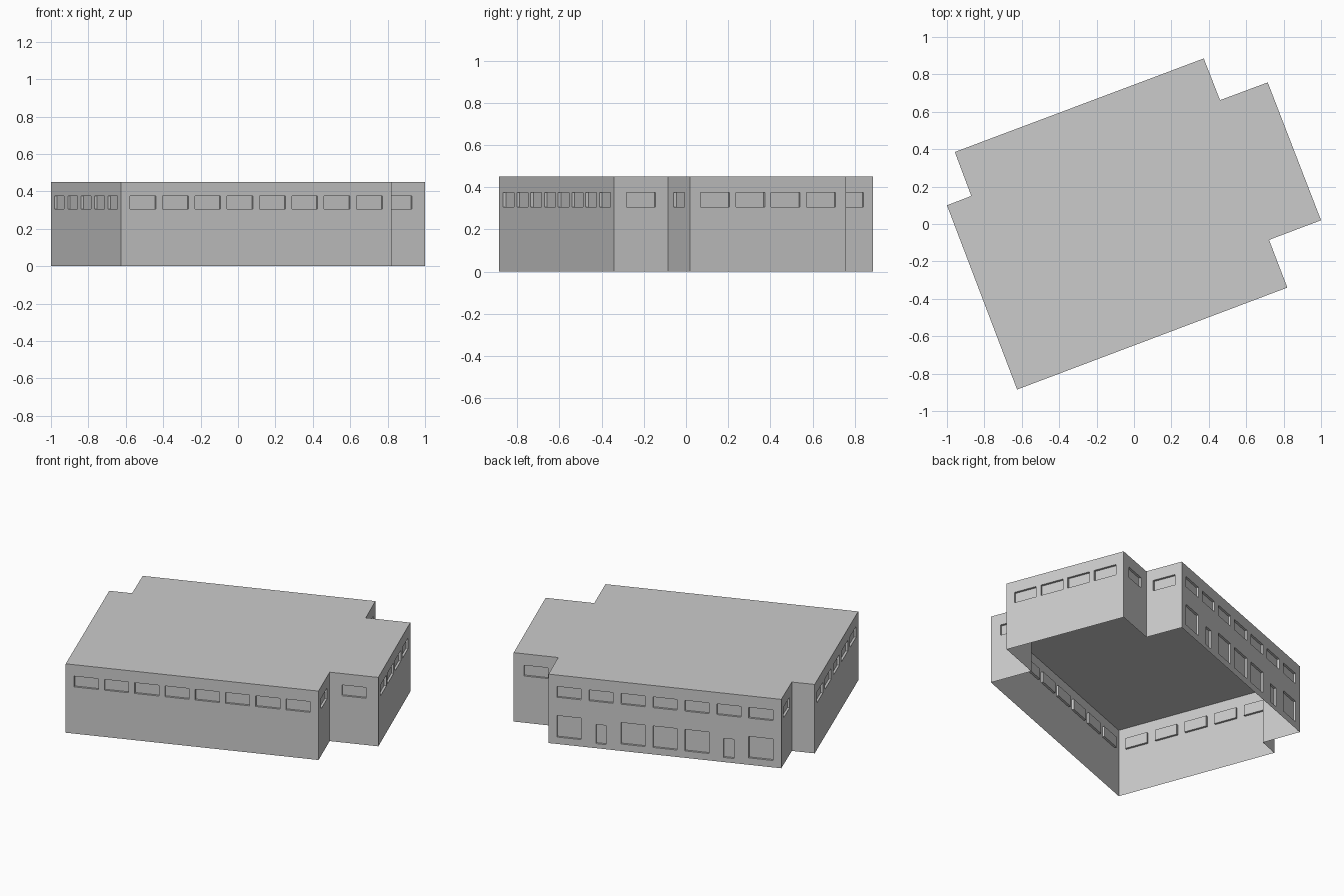
import bpy, bmesh
from mathutils import Vector

if "Cube" in bpy.data.objects:
    bpy.data.objects.remove(bpy.data.objects["Cube"])

H = 0.45           # wall height
WIN = 0.147        # window width
MARGIN = 0.052     # end margin beside a window row
DEPTH = 0.014      # recess depth
Z0, Z1 = 0.305, 0.375

# Footprint, counter-clockwise from the front-left corner, with window counts per wall
plan = [(-0.625, -0.885), (0.82, -0.34), (0.722, -0.085), (1.0, 0.02), (0.715, 0.757),
        (0.46, 0.662), (0.373, 0.885), (-0.958, 0.385), (-0.87, 0.15), (-1.0, 0.1)]
counts = [8, 1, 1, 4, 1, 1, 7, 1, 0, 5]
BACK = 6


def make_object(name, faces):
    bm = bmesh.new()
    for f in faces:
        bm.faces.new([bm.verts.new(p) for p in f])
    bmesh.ops.remove_doubles(bm, verts=bm.verts[:], dist=0.0002)
    me = bpy.data.meshes.new(name)
    bm.to_mesh(me)
    bm.free()
    ob = bpy.data.objects.new(name, me)
    bpy.context.collection.objects.link(ob)
    return ob


def centres(length, n):
    if n == 1:
        return [length / 2]
    a = MARGIN + WIN / 2
    return [a + i * (length - 2 * a) / (n - 1) for i in range(n)]


walls, recesses = [], []


def add_wall(p, q, holes):
    p, q = Vector((*p, 0)), Vector((*q, 0))
    d = (q - p).normalized()
    inward = Vector((-d.y, d.x, 0)) * DEPTH

    def at(u, z, inset=0):
        return p + d * u + Vector((0, 0, z)) + inward * inset

    us = sorted({0, (q - p).length, *[u for h in holes for u in h[:2]]})
    zs = sorted({0, H, *[z for h in holes for z in h[2:]]})
    # Wall surface around the openings
    for a, b in zip(us, us[1:]):
        for lo, hi in zip(zs, zs[1:]):
            cu, cz = (a + b) / 2, (lo + hi) / 2
            if not any(h[0] < cu < h[1] and h[2] < cz < h[3] for h in holes):
                walls.append([at(a, lo), at(b, lo), at(b, hi), at(a, hi)])
    # Recessed pane and its four reveals
    for a, b, lo, hi in holes:
        ring = [(a, lo), (b, lo), (b, hi), (a, hi)]
        recesses.append([at(*c, 1) for c in ring])
        for c, e in zip(ring, ring[1:] + ring[:1]):
            recesses.append([at(*c), at(*e), at(*e, 1), at(*c, 1)])


for i, n in enumerate(counts):
    p, q = plan[i], plan[(i + 1) % len(plan)]
    cs = centres((Vector(q) - Vector(p)).length, n)
    holes = [(c - WIN / 2, c + WIN / 2, Z0, Z1) for c in cs]
    if i == BACK:
        # Ground floor of the back wall: tall windows and two narrow doors
        for k, c in enumerate(cs):
            w, lo, hi = (0.063, 0.03, 0.155) if k in (1, 5) else (WIN, 0.045, 0.185)
            holes.append((c - w / 2, c + w / 2, lo, hi))
    add_wall(p, q, holes)

make_object("walls", walls)
make_object("window_and_door_recesses", recesses)

# Flat roof; the underside of the building is open
make_object("roof", [[Vector((x, y, H)) for x, y in plan]])
